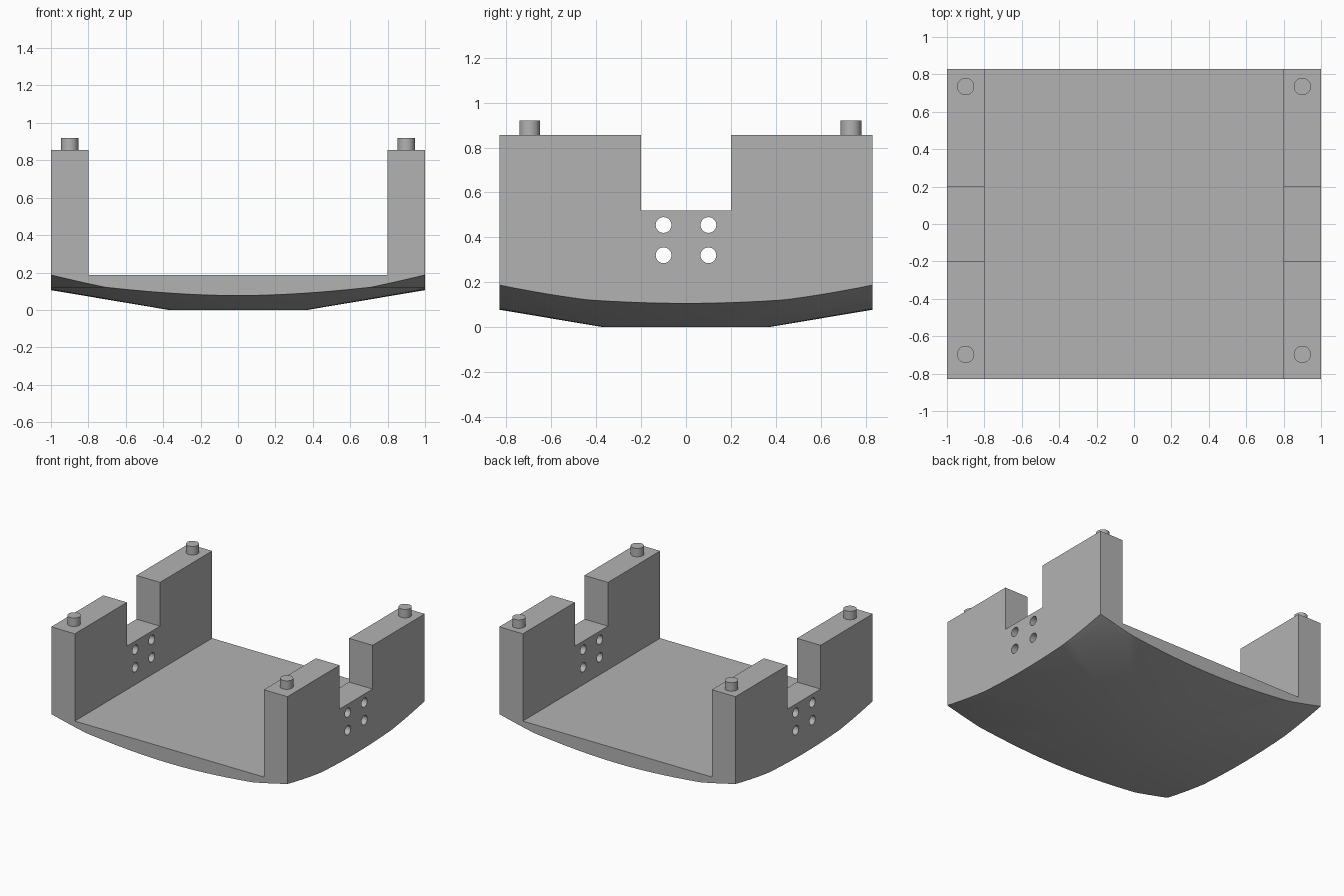
import bpy, bmesh, math
from mathutils import Matrix, Vector

cube = bpy.data.objects.get("Cube")
if cube:
    bpy.data.objects.remove(cube)

HALF_Y, FLOOR_Z, TOP_Z = 0.83, 0.187, 0.855

grey = bpy.data.materials.new("mid grey")
grey.use_nodes = True
colour = (0.45, 0.45, 0.45, 1)
grey.diffuse_color = colour
grey.node_tree.nodes["Principled BSDF"].inputs["Base Color"].default_value = colour


def finish(name, bm):
    bmesh.ops.recalc_face_normals(bm, faces=bm.faces)
    mesh = bpy.data.meshes.new(name)
    bm.to_mesh(mesh)
    bm.free()
    mesh.materials.append(grey)
    obj = bpy.data.objects.new(name, mesh)
    bpy.context.collection.objects.link(obj)
    return obj


def add_cylinder(bm, centre, radius, length, axis="Z"):
    turn = Matrix.Rotation(math.pi / 2, 4, "Y") if axis == "X" else Matrix()
    bmesh.ops.create_cone(bm, cap_ends=True, segments=32, radius1=radius, radius2=radius,
                          depth=length, matrix=Matrix.Translation(centre) @ turn)


def cut(obj, cutter, operation):
    cutter.hide_render = True
    mod = obj.modifiers.new(cutter.name, "BOOLEAN")
    mod.object, mod.operation, mod.solver = cutter, operation, "EXACT"
    bpy.context.view_layer.objects.active = obj
    bpy.ops.object.modifier_apply(modifier=mod.name)
    bpy.data.objects.remove(cutter)


def smooth(obj):
    bpy.ops.object.select_all(action="DESELECT")
    obj.select_set(True)
    bpy.context.view_layer.objects.active = obj
    bpy.ops.object.shade_smooth_by_angle(angle=math.radians(30))


# Cradle: U-shaped section extruded from front to back
half = [(0.8, FLOOR_Z), (0.8, TOP_Z), (1, TOP_Z), (1, -0.1)]
section = half + [(-x, z) for x, z in reversed(half)]
bm = bmesh.new()
face = bm.faces.new([bm.verts.new((x, -HALF_Y, z)) for x, z in section])
ext = bmesh.ops.extrude_face_region(bm, geom=[face])
bmesh.ops.translate(bm, vec=(0, 2 * HALF_Y, 0),
                    verts=[v for v in ext["geom"] if isinstance(v, bmesh.types.BMVert)])
cradle = finish("cradle", bm)

# Rounded underside: keep only what lies inside a turned bowl
bm = bmesh.new()
profile = [(0, 0), (0.37, 0), (1.09, 0.121), (1.5, 0.25), (1.5, 1.2), (0, 1.2)]
verts = [bm.verts.new((r, 0, z)) for r, z in profile]
edges = [bm.edges.new(pair) for pair in zip(verts, verts[1:])]
bmesh.ops.spin(bm, geom=verts + edges, cent=(0, 0, 0), axis=(0, 0, 1),
               angle=math.tau, steps=96)
bmesh.ops.remove_doubles(bm, verts=bm.verts, dist=0.0005)
cut(cradle, finish("bowl_cutter", bm), "INTERSECT")

# Notch in the middle of both walls
bm = bmesh.new()
bmesh.ops.create_cube(bm, size=1, matrix=Matrix.Translation((0, 0, 1.02))
                      @ Matrix.Diagonal((3, 0.4, 1, 1)))
cut(cradle, finish("notch_cutter", bm), "DIFFERENCE")

# Four screw holes through each wall
bm = bmesh.new()
for y in (-0.1, 0.1):
    for z in (0.32, 0.455):
        add_cylinder(bm, Vector((0, y, z)), 0.035, 3, "X")
cut(cradle, finish("hole_cutter", bm), "DIFFERENCE")
smooth(cradle)

# Locating pegs on the wall tops
for side, x in (("left", 0.9), ("right", -0.9)):
    for end, y in (("front", -0.697), ("back", 0.735)):
        bm = bmesh.new()
        add_cylinder(bm, Vector((x, y, TOP_Z + 0.0275)), 0.046, 0.075)
        smooth(finish(f"{end}_{side}_peg", bm))
